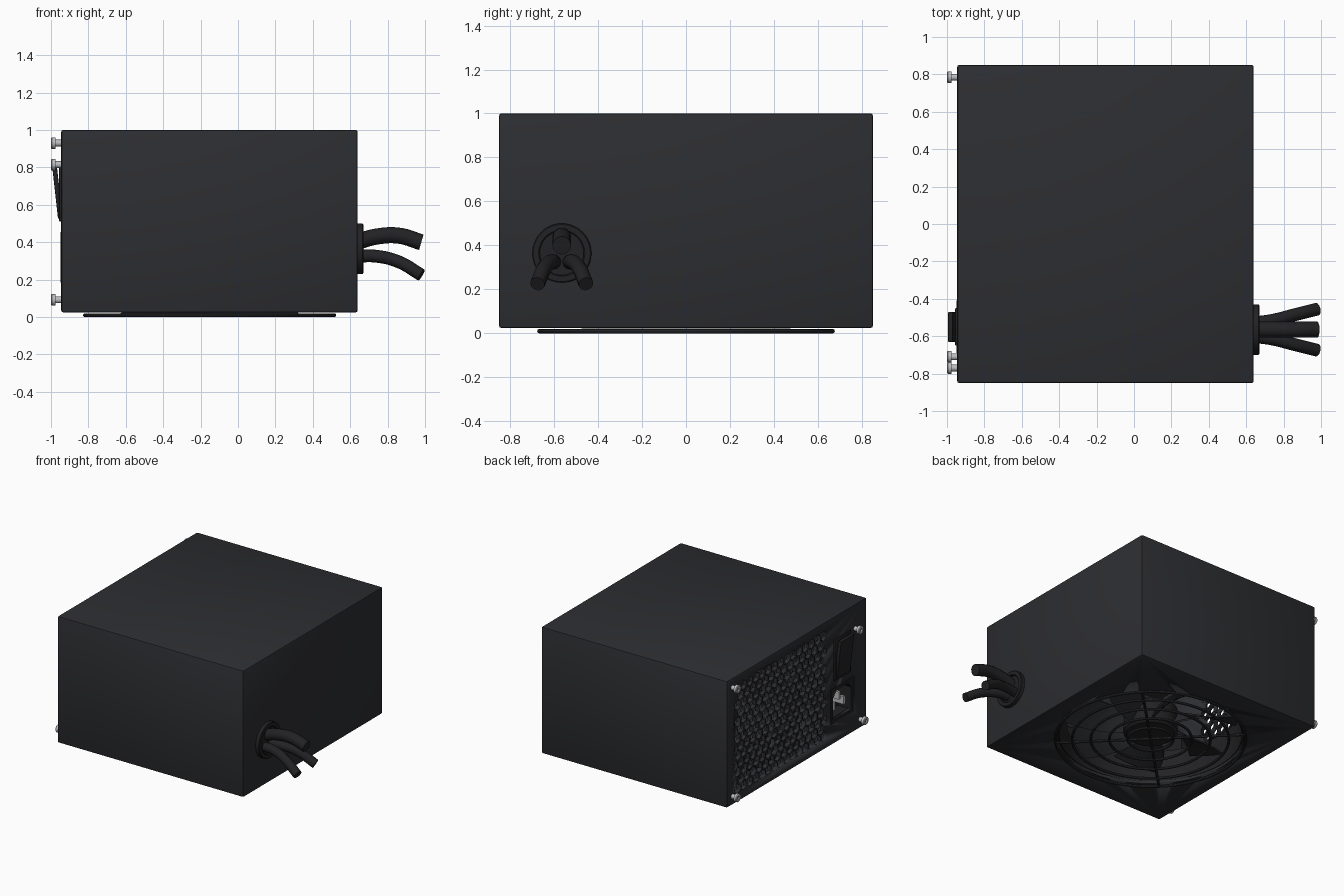
import bpy, bmesh, math
from mathutils import Matrix, Vector

if "Cube" in bpy.data.objects:
    bpy.data.objects.remove(bpy.data.objects["Cube"])


def material(name, rgb):
    m = bpy.data.materials.new(name)
    m.diffuse_color = (*rgb, 1)
    m.use_nodes = True
    m.node_tree.nodes["Principled BSDF"].inputs["Base Color"].default_value = m.diffuse_color
    return m


CASE = material("case_black", (0.026, 0.027, 0.031))
DARK = material("plastic_black", (0.016, 0.016, 0.018))
STEEL = material("steel", (0.5, 0.5, 0.52))


def activate(ob):
    bpy.ops.object.select_all(action='DESELECT')
    ob.select_set(True)
    bpy.context.view_layer.objects.active = ob


def finish(name, bm, mat, smooth=True):
    bmesh.ops.recalc_face_normals(bm, faces=bm.faces[:])
    me = bpy.data.meshes.new(name)
    bm.to_mesh(me)
    bm.free()
    ob = bpy.data.objects.new(name, me)
    bpy.context.collection.objects.link(ob)
    me.materials.append(mat)
    if smooth:
        activate(ob)
        bpy.ops.object.shade_smooth_by_angle(angle=math.radians(35))
    return ob


def box(name, lo, hi, mat, bevel=0.0):
    lo, hi = Vector(lo), Vector(hi)
    bm = bmesh.new()
    bmesh.ops.create_cube(bm, size=1, matrix=Matrix.Translation((lo + hi) / 2)
                          @ Matrix.Diagonal((*(hi - lo), 1)))
    if bevel:
        bmesh.ops.bevel(bm, geom=bm.edges[:], offset=bevel, segments=2,
                        profile=0.5, affect='EDGES')
    return finish(name, bm, mat)


def prism(bm, yz, x0, x1):
    """Extrude a y/z outline from x0 to x1."""
    f = bm.faces.new([bm.verts.new((x0, y, z)) for y, z in yz])
    new = bmesh.ops.extrude_face_region(bm, geom=[f])["geom"]
    bmesh.ops.translate(bm, vec=(x1 - x0, 0, 0),
                        verts=[v for v in new if isinstance(v, bmesh.types.BMVert)])


def lathe(name, profile, mat, loc, ry=0.0, segs=48, closed=False):
    """Revolve (radius, height) points around z, then aim and place."""
    bm = bmesh.new()
    rings = [[bm.verts.new((r * math.cos(a), r * math.sin(a), h))
              for a in [2 * math.pi * i / segs for i in range(segs)]] for r, h in profile]
    pairs = list(zip(rings, rings[1:])) + ([(rings[-1], rings[0])] if closed else [])
    for a, b in pairs:
        for i in range(segs):
            j = (i + 1) % segs
            bm.faces.new((a[i], a[j], b[j], b[i]))
    if not closed:
        bm.faces.new(rings[0])
        bm.faces.new(rings[-1])
    bm.transform(Matrix.Translation(loc) @ Matrix.Rotation(ry, 4, 'Y'))
    return finish(name, bm, mat)


def cut(ob, cutter):
    m = ob.modifiers.new("cut", 'BOOLEAN')
    m.operation, m.solver, m.object = 'DIFFERENCE', 'EXACT', cutter
    activate(ob)
    bpy.ops.object.modifier_apply(modifier=m.name)


def tube(name, pts, radius, mat, cyclic=False):
    cu = bpy.data.curves.new(name, 'CURVE')
    cu.dimensions = '3D'
    cu.bevel_depth, cu.bevel_resolution, cu.use_fill_caps = radius, 4, True
    sp = cu.splines.new('BEZIER')
    sp.bezier_points.add(len(pts) - 1)
    for bp, p in zip(sp.bezier_points, pts):
        bp.co = p
        bp.handle_left_type = bp.handle_right_type = 'AUTO'
    ob = bpy.data.objects.new(name, cu)
    bpy.context.collection.objects.link(ob)
    cu.materials.append(mat)
    activate(ob)
    bpy.ops.object.convert(target='MESH')
    bpy.ops.object.shade_smooth_by_angle(angle=math.radians(40))


# Layout
BACK, FX = -0.945, -0.152          # vent face x, fan centre x
SY, SZ = -0.55, 0.32               # socket centre

# Hollow case with fan opening, socket opening and honeycomb vent
case = box("case", (BACK, -0.85, 0.025), (0.64, 0.85, 1.0), CASE, 0.01)
socket_outline = [(SY - .115, SZ - .11), (SY + .115, SZ - .11), (SY + .115, SZ + .06),
                  (SY + .065, SZ + .11), (SY - .065, SZ + .11), (SY - .115, SZ + .06)]
cavity = box("cavity_cutter", (BACK + .03, -.82, .055), (.61, .82, .97), CASE)
fan_hole = lathe("fan_hole_cutter", [(.65, -.05), (.65, .1)], CASE, (FX, 0, 0), segs=96)
bm = bmesh.new()
prism(bm, socket_outline, -1.0, -0.83)
socket_hole = finish("socket_cutter", bm, CASE)
bm = bmesh.new()
for row in range(13):
    for col in range(15 - row % 2):
        y, z = 0.72 - 0.075 * (col + 0.5 * (row % 2)), 0.125 + 0.0645 * row
        prism(bm, [(y + .036 * math.sin(k * math.pi / 3), z + .036 * math.cos(k * math.pi / 3))
                   for k in range(6)], BACK - .03, BACK + .05)
vent_holes = finish("vent_cutter", bm, CASE)
for c in (cavity, fan_hole, socket_hole, vent_holes):
    cut(case, c)

# Power inlet with three prongs
inlet = box("power_inlet", (BACK - .004, SY - .14, SZ - .135), (-.78, SY + .14, SZ + .135), DARK)
cut(inlet, socket_hole)
for c in (cavity, fan_hole, socket_hole, vent_holes):
    bpy.data.objects.remove(c)
for i, (dy, dz) in enumerate([(-.06, -.025), (0, .035), (.06, -.025)]):
    box(f"inlet_prong_{i + 1}", (-.925, SY + dy - .01, SZ + dz - .03),
        (-.82, SY + dy + .01, SZ + dz + .03), STEEL)

# Rocker switch
box("switch_frame", (-.956, -.65, .51), (-.92, -.45, .83), DARK, .004)
rocker = box("switch_rocker", (-.0125, -.08, -.145), (.0125, .08, .145), DARK, .004)
rocker.location, rocker.rotation_euler = (-.966, SY, .672), (0, -0.11, 0)

# Mounting screws
for i, (y, z) in enumerate([(.785, .93), (.785, .092), (-.71, .815), (-.77, .092)]):
    lathe(f"screw_{i + 1}", [(.018, -.02), (.018, .032), (.031, .032), (.031, .05), (.026, .055),
                             (.012, .055), (.012, .045)], STEEL,
          (BACK, y, z), -math.pi / 2, 20)

# Fan: shroud, hub and pitched blades
lathe("fan_shroud", [(.64, .04), (.67, .057), (.67, .28), (.64, .28)], DARK, (FX, 0, 0),
      segs=96, closed=True)
lathe("fan_hub", [(.17, .05), (.19, .065), (.19, .24)], DARK, (FX, 0, 0))
bm = bmesh.new()
for b in range(7):
    grid = []
    for i in range(6):
        t = i / 5
        r, span, pitch = .17 + .44 * t, .56 - .06 * t, .14 - .04 * t
        a0 = b * 2 * math.pi / 7 + .35 * t
        grid.append([bm.verts.new((FX + r * math.cos(a0 + span * s), r * math.sin(a0 + span * s),
                                   .15 + pitch * (s - .5))) for s in (0, .25, .5, .75, 1)])
    for p, q in zip(grid, grid[1:]):
        for k in range(4):
            bm.faces.new((p[k], p[k + 1], q[k + 1], q[k]))
bmesh.ops.recalc_face_normals(bm, faces=bm.faces[:])
bmesh.ops.solidify(bm, geom=bm.faces[:], thickness=.012)
finish("fan_blades", bm, CASE)

# Wire finger guard: rings, diagonal spokes and centre cap
for i, r in enumerate([.16, .29, .42, .55, .667]):
    lathe(f"guard_ring_{i + 1}", [(r + .01 * math.cos(k * math.pi / 4),
                                  .01 + .01 * math.sin(k * math.pi / 4)) for k in range(8)],
          CASE, (FX, 0, 0), segs=80, closed=True)
for i, a in enumerate((math.pi / 4, -math.pi / 4)):
    bm = bmesh.new()
    bmesh.ops.create_cone(bm, cap_ends=True, segments=8, radius1=.01, radius2=.01, depth=1.334)
    bm.transform(Matrix.Translation((FX, 0, .013)) @ Matrix.Rotation(a, 4, 'Z')
                 @ Matrix.Rotation(math.pi / 2, 4, 'Y'))
    finish(f"guard_spoke_{i + 1}", bm, CASE)

# Cable grommet and three cable bundles
GY, GZ = -.565, .365
lathe("grommet", [(.1, -.01), (.135, -.01), (.135, .026), (.13, .03), (.105, .03), (.1, .026)],
      DARK, (.64, GY, GZ), math.pi / 2, closed=True)
lathe("grommet_plug", [(.102, -.01), (.102, .012)], DARK, (.64, GY, GZ), math.pi / 2)
tube("cable_upper", [(.63, GY, .4), (.74, GY, .43), (.86, GY, .435), (.98, GY, .4)], .043, DARK)
for side, s in (("left", -1), ("right", 1)):
    tube(f"cable_{side}", [(.63, GY + .035 * s, .325), (.74, GY + .05 * s, .325),
                           (.86, GY + .08 * s, .295), (.98, GY + .11 * s, .225)], .034, DARK)
